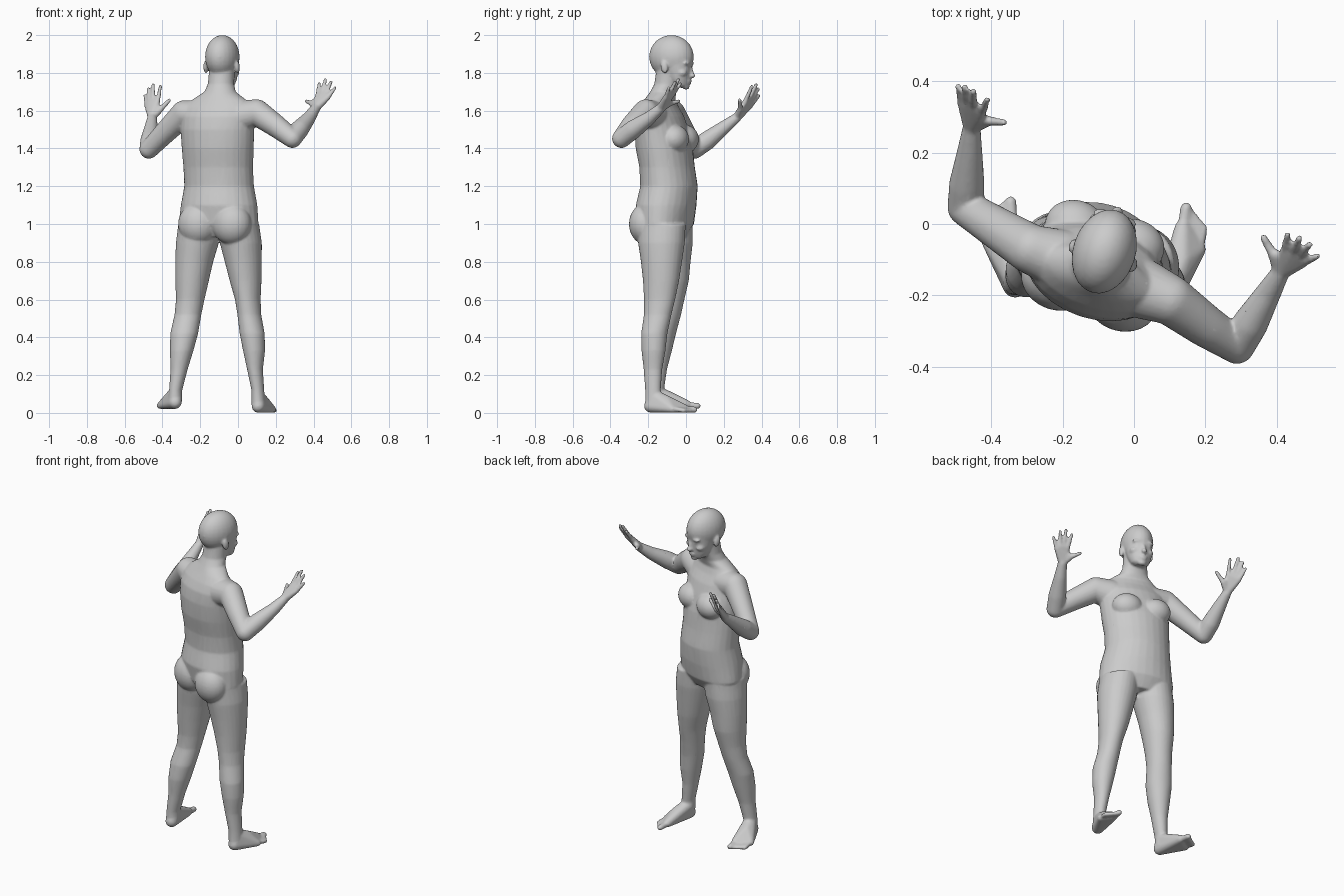
import bpy, bmesh, math
from mathutils import Vector, Matrix

YAW = math.radians(18)                       # body is turned a little towards +x
U = Vector((math.cos(YAW), -math.sin(YAW), 0))   # sideways
F = Vector((math.sin(YAW), math.cos(YAW), 0))    # forwards
UP = Vector((0, 0, 1))
bm = bmesh.new()

tmp = bmesh.new()
bmesh.ops.create_icosphere(tmp, subdivisions=3, radius=1)
BALL = [v.co.copy() for v in tmp.verts]
tmp.free()


def loft(sections, n=28):
    """Stack of horizontal ellipses: (x, y, z, half width, half depth)."""
    rings = []
    for x, y, z, w, d in sections:
        c = Vector((x, y, z))
        rings.append([bm.verts.new(c + U * w * math.cos(2 * math.pi * i / n) + F * d * math.sin(2 * math.pi * i / n))
                      for i in range(n)])
    for a, b in zip(rings, rings[1:]):
        for i in range(n):
            j = (i + 1) % n
            bm.faces.new((a[i], a[j], b[j], b[i]))
    bm.faces.new(rings[0][::-1] if sections[0][2] < sections[-1][2] else rings[0])
    bm.faces.new(rings[-1] if sections[0][2] < sections[-1][2] else rings[-1][::-1])


def hull(balls):
    """Convex skin around balls given as (x, y, z, radius)."""
    vs = [bm.verts.new(Vector(b[:3]) + p * b[3]) for b in balls for p in BALL]
    res = bmesh.ops.convex_hull(bm, input=vs)
    dead = {g for k in ("geom_interior", "geom_unused") for g in res[k] if isinstance(g, bmesh.types.BMVert)}
    bmesh.ops.delete(bm, geom=list(dead), context='VERTS')


def chain(balls):
    for a, b in zip(balls, balls[1:]):
        hull([a, b])


def blob(centre, side, fwd, z, rs, rf, rz, tilt=0):
    """Ellipsoid placed in the turned body frame."""
    c = Vector((centre[0], centre[1], z)) + U * side + F * fwd
    m = Matrix.Translation(c) @ Matrix.Rotation(-YAW, 4, 'Z') @ Matrix.Rotation(tilt, 4, 'X')
    bmesh.ops.create_uvsphere(bm, u_segments=24, v_segments=16, radius=1, matrix=m @ Matrix.Diagonal((rs, rf, rz, 1)))


# torso and neck
loft([(-.10, -.105, .93, .16, .095), (-.103, -.105, 1.0, .218, .138), (-.10, -.105, 1.1, .207, .155),
      (-.10, -.09, 1.2, .188, .148), (-.105, -.1, 1.3, .188, .142), (-.107, -.115, 1.4, .195, .146),
      (-.11, -.13, 1.5, .2, .135), (-.108, -.138, 1.57, .2, .118), (-.105, -.142, 1.62, .185, .092),
      (-.10, -.138, 1.66, .145, .072), (-.095, -.12, 1.70, .085, .068), (-.09, -.10, 1.74, .07, .068),
      (-.085, -.09, 1.82, .068, .066)])
for s in (-1, 1):
    blob((-.108, -.115), s * .085, .085, 1.45, .088, .075, .075)      # chest
    blob((-.10, -.11), s * .095, -.075, 1.0, .105, .09, .11)          # buttocks

# head: skull, jaw and face
HC = (-.083, -.077)
blob(HC, 0, 0, 1.885, .088, .121, .115)


def head_at(f, z, w, d):
    return (HC[0] + F.x * f, HC[1] + F.y * f, z, w, d)


loft([head_at(.062, 1.722, .03, .026), head_at(.052, 1.735, .05, .045), head_at(.044, 1.765, .064, .06),
      head_at(.034, 1.81, .073, .077), head_at(.024, 1.86, .079, .09), head_at(.01, 1.9, .08, .1)])
blob(HC, 0, .114, 1.785, .017, .02, .013)                # nose tip
blob(HC, 0, .106, 1.81, .011, .016, .035, .25)           # nose bridge
blob(HC, 0, .1, 1.757, .026, .012, .006)                 # upper lip
blob(HC, 0, .097, 1.745, .022, .012, .006)               # lower lip
blob(HC, 0, .082, 1.725, .024, .018, .014)               # chin
for s in (-1, 1):
    blob(HC, s * .035, .098, 1.85, .03, .016, .009)      # brow
    blob(HC, s * .033, .093, 1.828, .015, .013, .01)     # eye
    blob(HC, s * .046, .07, 1.8, .024, .03, .02)         # cheek
    blob(HC, s * .088, -.012, 1.83, .012, .02, .034, .2) # ear

# legs
loft([(-.333, -.158, .06, .036, .042), (-.33, -.158, .12, .034, .042), (-.312, -.15, .23, .045, .05),
      (-.298, -.14, .33, .062, .066), (-.285, -.125, .42, .074, .072), (-.265, -.097, .52, .071, .071),
      (-.253, -.088, .6, .075, .08), (-.243, -.082, .7, .088, .098), (-.232, -.083, .8, .1, .108),
      (-.215, -.085, .9, .113, .122), (-.205, -.088, 1.0, .11, .125)])
loft([(.107, -.175, .06, .036, .042), (.105, -.175, .12, .033, .042), (.09, -.175, .23, .041, .05),
      (.085, -.172, .33, .058, .064), (.075, -.168, .42, .066, .07), (.06, -.15, .52, .062, .074),
      (.052, -.14, .6, .066, .084), (.04, -.132, .7, .083, .097), (.028, -.13, .8, .097, .11),
      (.015, -.13, .9, .11, .125), (.0, -.13, 1.0, .11, .13)])


def foot(heel, ankle, big, little, z0):
    heel, ankle, big, little = map(Vector, (heel, ankle, big, little))
    d = (big - heel).normalized()
    ball_in, ball_out = big - d * .06, little - d * .06
    mid = (ball_in + ball_out) / 2
    instep = ankle.lerp(mid, .5)
    hull([(*heel, z0 + .036, .035), (*ankle, z0 + .085, .036), (*instep, z0 + .062, .03),
          (*ball_in, z0 + .025, .024), (*ball_out, z0 + .019, .018)])
    for i in range(5):
        t = i / 4
        tip, root = big.lerp(little, t), ball_in.lerp(ball_out, t)
        r = .0165 if i == 0 else .0125
        chain([(*root, z0 + .022, r), (*tip, z0 + r, r)])


foot((-.333, -.172), (-.332, -.15), (-.345, .062), (-.416, .018), .02)
foot((.107, -.187), (.106, -.165), (.146, .045), (.194, -.012), 0)

# arms
chain([(-.2, -.1, 1.57, .085), (-.285, -.072, 1.585, .07), (-.385, -.01, 1.485, .059), (-.472, .045, 1.395, .05),
       (-.468, .11, 1.44, .05), (-.46, .2, 1.51, .036), (-.455, .265, 1.56, .026)])
chain([(.02, -.18, 1.57, .085), (.1, -.212, 1.59, .07), (.2, -.285, 1.52, .06), (.288, -.342, 1.452, .05),
       (.325, -.28, 1.5, .05), (.375, -.195, 1.56, .036), (.41, -.135, 1.612, .026)])


def hand(wrist, knuckles, tips, thumb_root, thumb_tip):
    wrist = Vector(wrist)
    hull([(*wrist, .023)] + [(*k, .014) for k in knuckles])
    for k, t in zip(knuckles, tips):
        chain([(*k, .0125), (*Vector(k).lerp(Vector(t), .5), .0115), (*t, .0095)])
    hull([(*wrist, .02), (*thumb_root, .016), (*wrist.lerp(Vector(knuckles[0]), .7), .014)])
    chain([(*thumb_root, .0145), (*thumb_tip, .0105)])


hand((-.455, .27, 1.565),
     [(-.425, .313, 1.648), (-.449, .327, 1.652), (-.468, .336, 1.642), (-.482, .342, 1.625)],
     [(-.411, .348, 1.728), (-.45, .372, 1.738), (-.474, .383, 1.715), (-.492, .386, 1.68)],
     (-.41, .288, 1.607), (-.364, .284, 1.655))
hand((.41, -.135, 1.612),
     [(.422, -.075, 1.68), (.444, -.08, 1.69), (.463, -.09, 1.685), (.476, -.107, 1.67)],
     [(.43, -.03, 1.742), (.463, -.04, 1.765), (.492, -.057, 1.752), (.513, -.09, 1.72)],
     (.39, -.085, 1.638), (.362, -.038, 1.65))

# fuse all parts into one smooth skin
bmesh.ops.recalc_face_normals(bm, faces=bm.faces)
me = bpy.data.meshes.new("human_body")
bm.to_mesh(me)
bm.free()
body = bpy.data.objects.new("human_body", me)
bpy.context.collection.objects.link(body)
rm = body.modifiers.new("fuse", 'REMESH')
rm.mode = 'VOXEL'
rm.voxel_size = .0065
rm.use_smooth_shade = True
sm = body.modifiers.new("soften", 'SMOOTH')
sm.factor = .5
sm.iterations = 6
dec = body.modifiers.new("lighten", 'DECIMATE')
dec.ratio = .3
